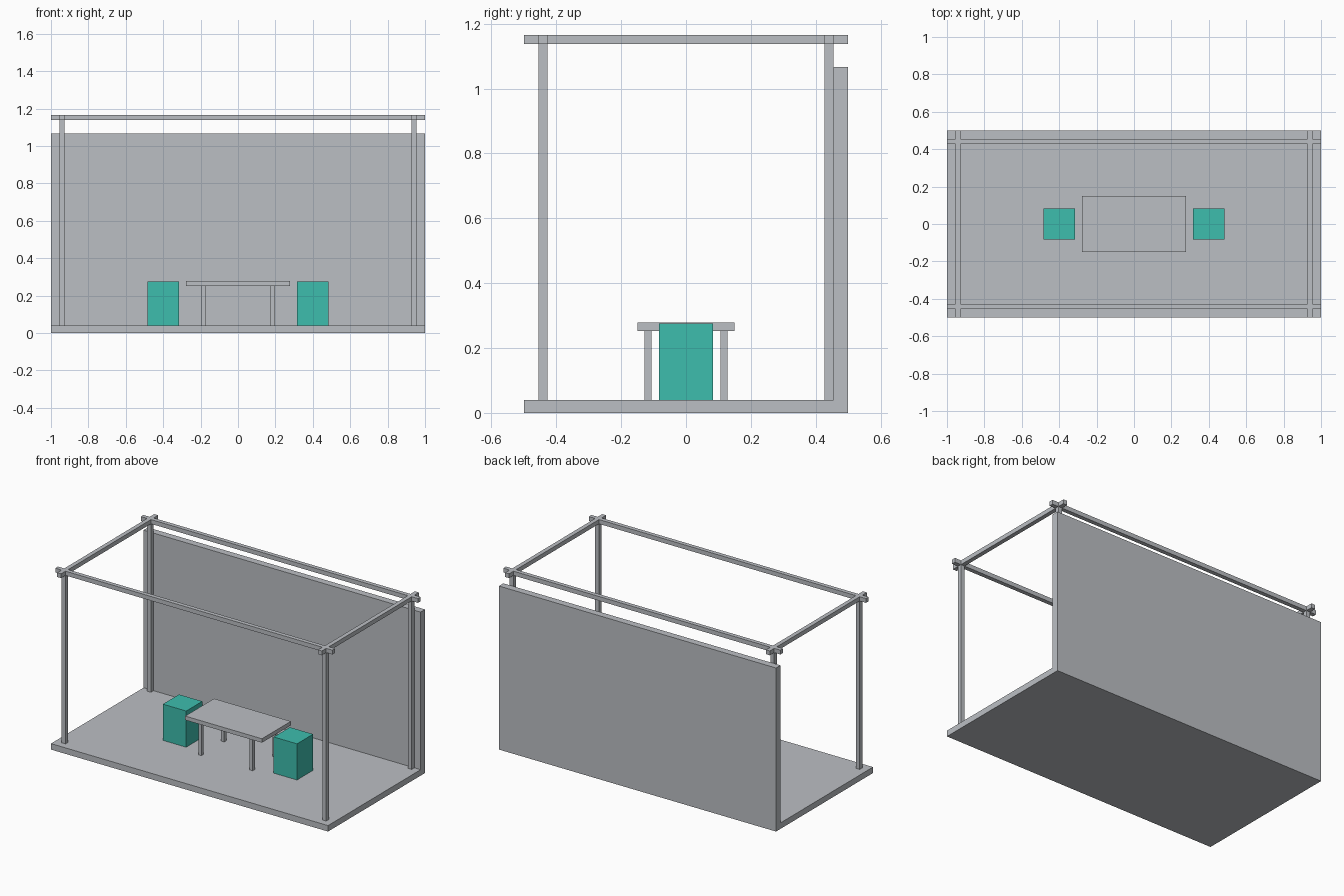
import bpy
import bmesh
from mathutils import Vector

cube = bpy.data.objects.get("Cube")
if cube:
    bpy.data.objects.remove(cube, do_unlink=True)


def material(name, color):
    mat = bpy.data.materials.new(name)
    mat.use_nodes = True
    mat.diffuse_color = color
    mat.node_tree.nodes["Principled BSDF"].inputs["Base Color"].default_value = color
    return mat


GREY = material("light grey", (0.50, 0.52, 0.55, 1))
TEAL = material("teal", (0.048, 0.51, 0.42, 1))


def box(name, x, y, z, mat=GREY):
    """Box spanning the given (low, high) ranges."""
    low, high = (Vector(c) for c in zip(x, y, z))
    mesh = bpy.data.meshes.new(name)
    bm = bmesh.new()
    bmesh.ops.create_cube(bm, size=1)
    for v in bm.verts:
        v.co = (low + high) / 2 + v.co * (high - low)
    bm.to_mesh(mesh)
    bm.free()
    mesh.materials.append(mat)
    obj = bpy.data.objects.new(name, mesh)
    bpy.context.collection.objects.link(obj)
    return obj


def side(sign, inner, outer):
    """Range between two distances on one side of the centre."""
    return sorted((sign * inner, sign * outer))


FLOOR, WALL_TOP = 0.039, 1.067
BEAM = (1.138, 1.166)
POST_X, POST_Y = (0.927, 0.955), (0.427, 0.4545)
TABLE = (0.252, 0.278)
SIDES = {"left": 1, "right": -1}
ENDS = {"front": -1, "back": 1}

# Floor slab and back wall
box("floor", (-1, 1), (-0.5, POST_Y[1]), (0, FLOOR))
box("back_wall", (-1, 1), (POST_Y[1], 0.5), (0, WALL_TOP))

# Long beams
for end, sy in ENDS.items():
    box(f"{end}_beam", (-1, 1), side(sy, *POST_Y), BEAM)

for name, sx in SIDES.items():
    # Side beam between the long beams, with end stubs and posts at the corners
    x = side(sx, *POST_X)
    box(f"{name}_beam", x, (-POST_Y[0], POST_Y[0]), BEAM)
    for end, sy in ENDS.items():
        box(f"{end}_{name}_beam_stub", x, side(sy, POST_Y[1], 0.5), BEAM)
        box(f"{end}_{name}_post", x, side(sy, *POST_Y), (FLOOR, BEAM[0]))
        box(f"{end}_{name}_table_leg", side(sx, 0.174, 0.196),
            side(sy, 0.106, 0.128), (FLOOR, TABLE[0]))

    # Block stool
    box(f"{name}_stool", side(sx, 0.316, 0.484), (-0.083, 0.083),
        (FLOOR, 0.275), TEAL)

# Table top
box("table_top", (-0.277, 0.277), (-0.149, 0.149), TABLE)
